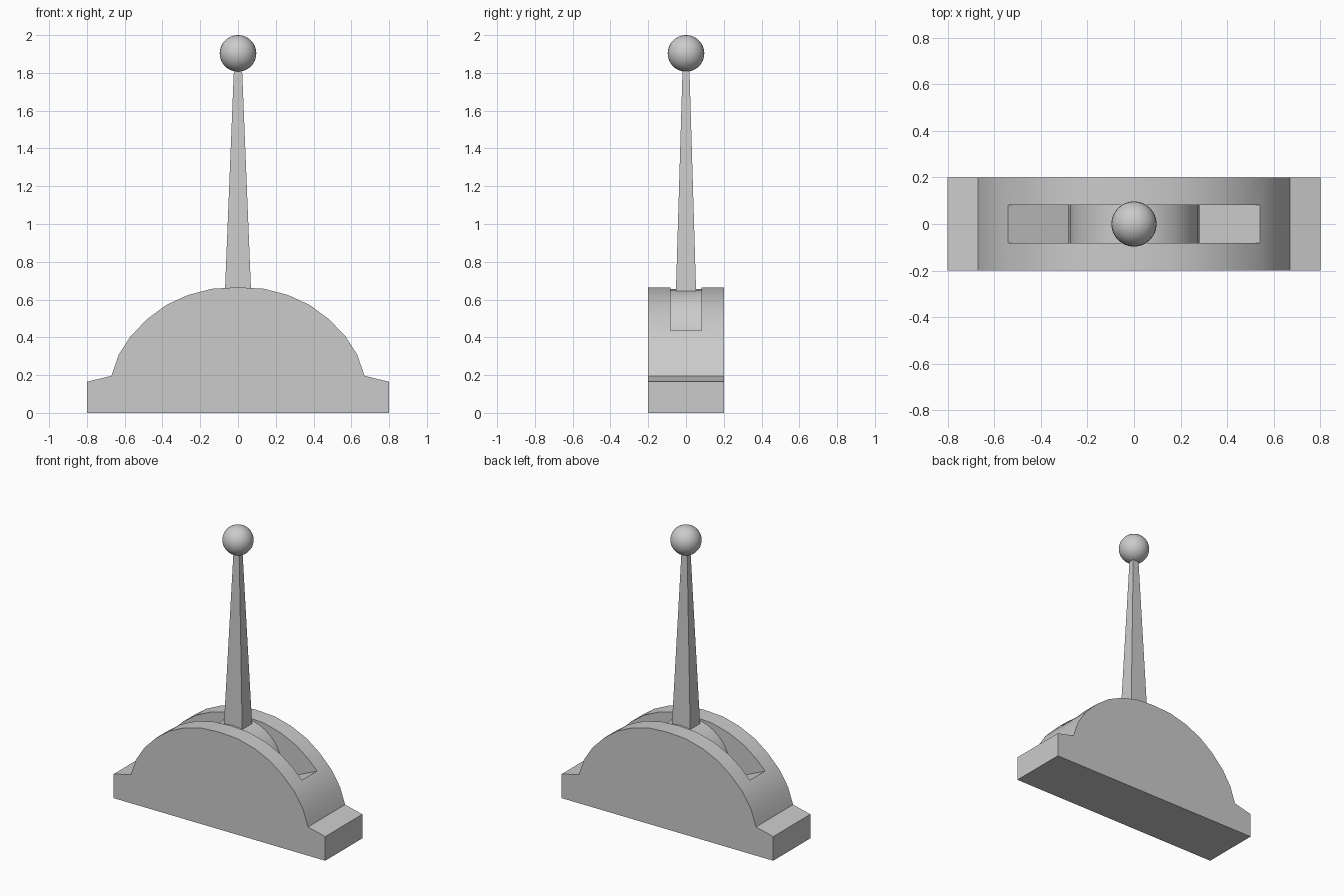
import bpy, bmesh, math

if "Cube" in bpy.data.objects:
    bpy.data.objects.remove(bpy.data.objects["Cube"])


def prism(name, profile, half_depth):
    """Extrude an x/z profile symmetrically along y."""
    bm = bmesh.new()
    face = bm.faces.new([bm.verts.new((x, -half_depth, z)) for x, z in profile])
    ext = bmesh.ops.extrude_face_region(bm, geom=[face])
    moved = [v for v in ext["geom"] if isinstance(v, bmesh.types.BMVert)]
    bmesh.ops.translate(bm, verts=moved, vec=(0, 2 * half_depth, 0))
    bmesh.ops.recalc_face_normals(bm, faces=bm.faces)
    mesh = bpy.data.meshes.new(name)
    bm.to_mesh(mesh)
    bm.free()
    obj = bpy.data.objects.new(name, mesh)
    bpy.context.collection.objects.link(obj)
    return obj


def smooth(obj, angle=30):
    bpy.ops.object.select_all(action='DESELECT')
    obj.select_set(True)
    bpy.context.view_layer.objects.active = obj
    bpy.ops.object.shade_smooth_by_angle(angle=math.radians(angle))


# Domed housing with a foot at each end
half = [(0.8, 0), (0.8, 0.165), (0.67, 0.196), (0.632, 0.307), (0.568, 0.407),
        (0.48, 0.497), (0.38, 0.571), (0.265, 0.624), (0.138, 0.657)]
housing = prism("housing", half + [(0, 0.665)] + [(-x, z) for x, z in reversed(half)], 0.2)

# Slot whose floor slopes down towards the pivot
cutter = prism("slot_cutter", [(0, 0.197), (1.0, 0.638), (1.0, 1.0),
                               (-1.0, 1.0), (-1.0, 0.638)], 0.082)
cutter.hide_render = True
mod = housing.modifiers.new("slot", 'BOOLEAN')
mod.operation = 'DIFFERENCE'
mod.solver = 'EXACT'
mod.object = cutter
bpy.context.view_layer.objects.active = housing
housing.select_set(True)
bpy.ops.object.modifier_apply(modifier=mod.name)
bpy.data.objects.remove(cutter)
smooth(housing)

# Pivot drum inside the slot
bpy.ops.mesh.primitive_cylinder_add(vertices=32, radius=0.28, depth=0.164,
                                    location=(0, 0, 0.375),
                                    rotation=(math.pi / 2, 0, 0))
drum = bpy.context.object
drum.name = "pivot_drum"
smooth(drum)

# Tapered lever
bpy.ops.mesh.primitive_cube_add(size=2)
lever = bpy.context.object
lever.name = "lever"
for v in lever.data.vertices:
    top = v.co.z > 0
    sx, sy, z = (0.020, 0.017, 1.86) if top else (0.070, 0.054, 0.62)
    v.co = (math.copysign(sx, v.co.x), math.copysign(sy, v.co.y), z)

# Ball knob
bpy.ops.mesh.primitive_uv_sphere_add(segments=32, ring_count=16, radius=0.097,
                                     location=(0, 0, 1.903))
knob = bpy.context.object
knob.name = "knob"
smooth(knob)
